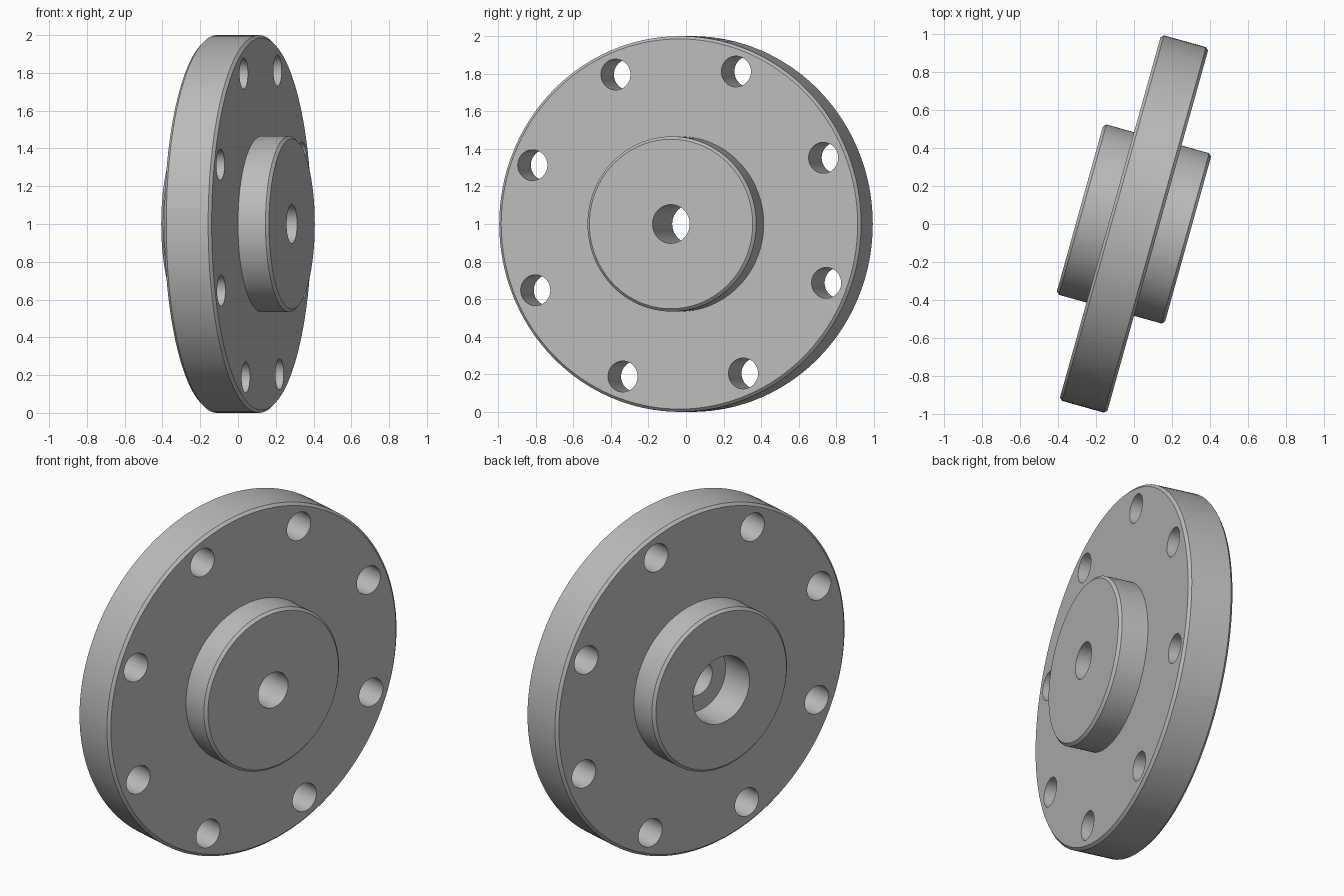
import bpy, bmesh
from math import sin, cos, pi, radians
from mathutils import Matrix, Vector

cube = bpy.data.objects.get("Cube")
if cube:
    bpy.data.objects.remove(cube, do_unlink=True)

STEPS = 128
FLANGE_R, FLANGE_H = 1.0, 0.13      # radius, half thickness
HUB_R, HUB_H = 0.466, 0.296
BORE_R, POCKET_R, POCKET_DEPTH = 0.103, 0.195, 0.2
BOLT_CIRCLE, BOLT_R, BOLT_COUNT, BOLT_START = 0.87, 0.082, 8, 23.9
CH = 0.015                          # edge chamfer
TURN = radians(15.6)

# Steel material
steel = bpy.data.materials.new("steel grey")
steel.use_nodes = True
colour = (0.5, 0.5, 0.5, 1)
steel.diffuse_color = colour
steel.node_tree.nodes["Principled BSDF"].inputs["Base Color"].default_value = colour


def make_object(name, bm):
    bmesh.ops.recalc_face_normals(bm, faces=bm.faces)
    mesh = bpy.data.meshes.new(name)
    bm.to_mesh(mesh)
    bm.free()
    mesh.materials.append(steel)
    obj = bpy.data.objects.new(name, mesh)
    bpy.context.collection.objects.link(obj)
    return obj


def lathe(name, profile):
    """Revolve a closed (radius, height) profile about the z axis."""
    bm = bmesh.new()
    rings = []
    for i in range(STEPS):
        a = 2 * pi * i / STEPS
        rings.append([bm.verts.new((r * cos(a), r * sin(a), h)) for r, h in profile])
    n = len(profile)
    for i in range(STEPS):
        p, q = rings[i], rings[(i + 1) % STEPS]
        for j in range(n):
            k = (j + 1) % n
            bm.faces.new((p[j], q[j], q[k], p[k]))
    return make_object(name, bm)


# Flange with a hub on each side, through bore and pocket on one end
half = [(HUB_R - CH, HUB_H), (HUB_R, HUB_H - CH), (HUB_R, FLANGE_H),
        (FLANGE_R - CH, FLANGE_H), (FLANGE_R, FLANGE_H - CH)]
profile = half + [(r, -h) for r, h in reversed(half)]
floor = POCKET_DEPTH - HUB_H
profile += [(POCKET_R, -HUB_H), (POCKET_R, floor), (BORE_R, floor), (BORE_R, HUB_H)]
flange = lathe("hub_flange", profile)

# Ring of bolt holes
bm = bmesh.new()
for i in range(BOLT_COUNT):
    a = radians(BOLT_START) + 2 * pi * i / BOLT_COUNT
    spot = Matrix.Translation((BOLT_CIRCLE * cos(a), BOLT_CIRCLE * sin(a), 0))
    bmesh.ops.create_cone(bm, cap_ends=True, segments=48, radius1=BOLT_R,
                          radius2=BOLT_R, depth=4 * FLANGE_H, matrix=spot)
cutter = make_object("bolt_hole_cutter", bm)
cutter.hide_render = True

cut = flange.modifiers.new("bolt_holes", "BOOLEAN")
cut.operation = "DIFFERENCE"
cut.solver = "EXACT"
cut.object = cutter
bpy.ops.object.select_all(action="DESELECT")
flange.select_set(True)
bpy.context.view_layer.objects.active = flange
bpy.ops.object.modifier_apply(modifier=cut.name)
bpy.data.objects.remove(cutter, do_unlink=True)

# Stand the disc on its rim, with the axis turned slightly to the front
across = Vector((sin(TURN), cos(TURN), 0))
up = Vector((0, 0, 1))
axis = across.cross(up)
stand = Matrix((across, up, axis)).transposed().to_4x4()
flange.data.transform(Matrix.Translation((0, 0, FLANGE_R)) @ stand)
bpy.ops.object.shade_smooth_by_angle(angle=radians(30))
